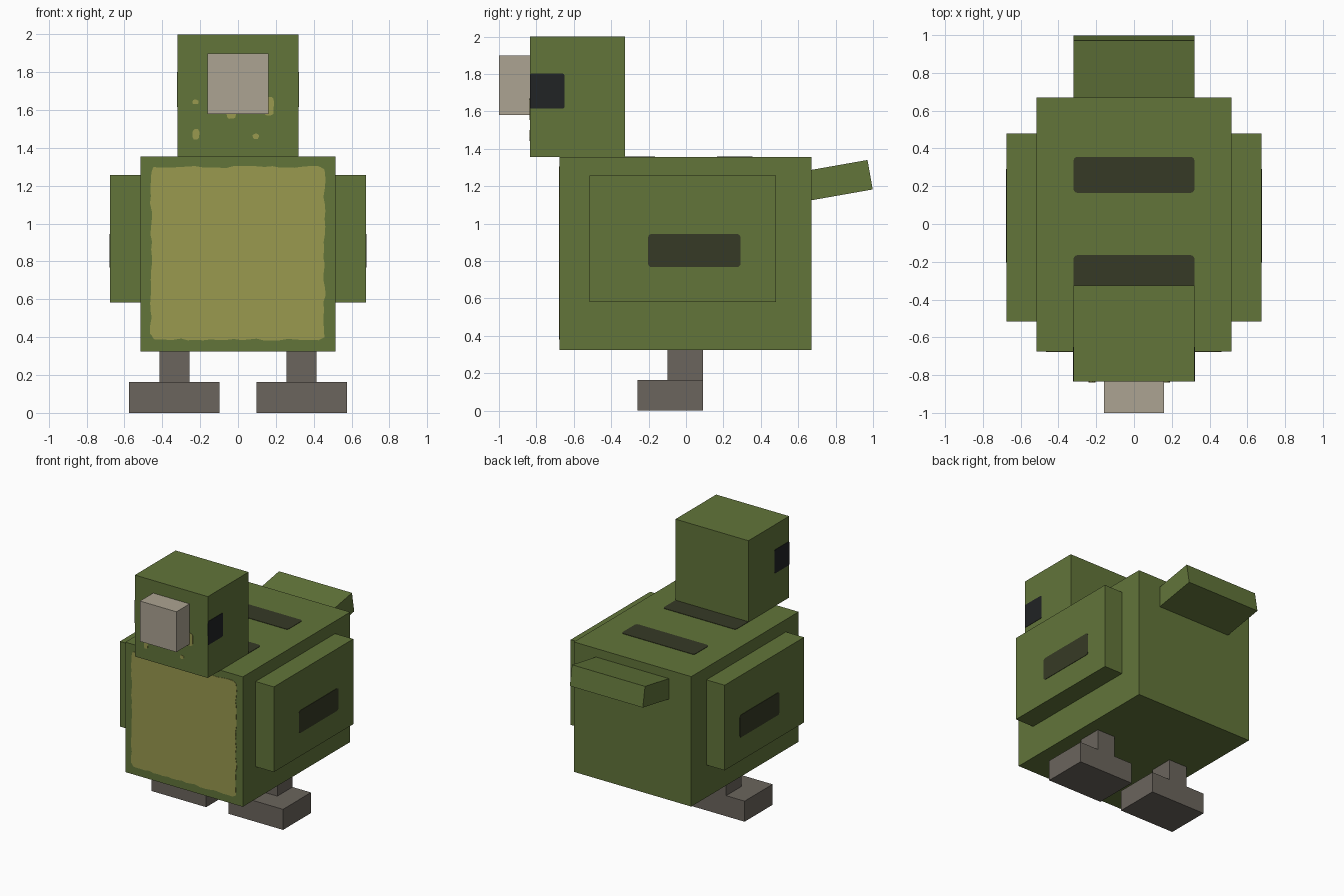
import bpy, bmesh, math, random
from mathutils import Vector, Matrix

random.seed(4)
cube = bpy.data.objects.get("Cube")
if cube:
    bpy.data.objects.remove(cube, do_unlink=True)


def material(name, rgb):
    m = bpy.data.materials.new(name)
    m.use_nodes = True
    m.diffuse_color = (*rgb, 1)
    m.node_tree.nodes["Principled BSDF"].inputs["Base Color"].default_value = (*rgb, 1)
    return m


green = material("moss green", (0.122, 0.178, 0.042))
yellow = material("olive yellow", (0.319, 0.319, 0.078))
dark = material("dark olive", (0.037, 0.042, 0.019))
black = material("eye black", (0.015, 0.017, 0.018))
beige = material("beak beige", (0.413, 0.366, 0.287))
grey = material("foot grey", (0.147, 0.130, 0.109))


def finish(name, bm, mat):
    bmesh.ops.recalc_face_normals(bm, faces=bm.faces)
    mesh = bpy.data.meshes.new(name)
    bm.to_mesh(mesh)
    bm.free()
    mesh.materials.append(mat)
    obj = bpy.data.objects.new(name, mesh)
    bpy.context.collection.objects.link(obj)
    return obj


def box(name, mat, low, high):
    low, high = Vector(low), Vector(high)
    bm = bmesh.new()
    bmesh.ops.create_cube(bm, size=1)
    bmesh.ops.scale(bm, vec=high - low, verts=bm.verts)
    bmesh.ops.translate(bm, vec=(low + high) / 2, verts=bm.verts)
    return finish(name, bm, mat)


def outline(low, high, radius, rough):
    """Rounded rectangle; rough edges are subdivided and waver a little."""
    (u0, v0), (u1, v1) = low, high
    centres = [(u1 - radius, v1 - radius), (u0 + radius, v1 - radius),
               (u0 + radius, v0 + radius), (u1 - radius, v0 + radius)]
    pts = []
    for i, (cu, cv) in enumerate(centres):
        for k in range(4):
            a = math.pi / 2 * (i + k / 3)
            pts.append(Vector((cu + radius * math.cos(a), cv + radius * math.sin(a))))
    if not rough:
        return pts
    mid = Vector(((u0 + u1) / 2, (v0 + v1) / 2))
    result = []
    for i, p in enumerate(pts):
        q = pts[(i + 1) % len(pts)]
        steps = max(1, round((q - p).length / 0.04))
        for k in range(steps):
            r = p.lerp(q, k / steps)
            result.append(r + (mid - r).normalized() * random.uniform(-rough, rough))
    return result


# Maps plate coordinates and height to the front, top or either side
PLACE = {
    "front": lambda u, v, d: (u, -d, v),
    "top": lambda u, v, d: (u, v, d),
    "left": lambda u, v, d: (d, u, v),
    "right": lambda u, v, d: (-d, u, v),
}


def plate(name, mat, side, depth, low, high, radius=0.02, rough=0):
    bm = bmesh.new()
    place = PLACE[side]
    pts = outline(low, high, radius, rough)
    base = bm.faces.new([bm.verts.new(place(p.x, p.y, depth - 0.001)) for p in pts])
    top = bmesh.ops.extrude_face_region(bm, geom=[base], use_keep_orig=True)
    verts = [g for g in top["geom"] if isinstance(g, bmesh.types.BMVert)]
    bmesh.ops.translate(bm, verts=verts, vec=Vector(place(0, 0, 0.004)))
    return finish(name, bm, mat)


# Body, head and beak
box("body", green, (-0.515, -0.675, 0.325), (0.515, 0.67, 1.355))
box("head", green, (-0.32, -0.835, 1.355), (0.32, -0.325, 2))
box("beak", beige, (-0.16, -1, 1.58), (0.16, -0.835, 1.9))

# Upturned tail
tail = box("tail", green, (-0.32, -0.17, -0.08), (0.32, 0.17, 0.08))
tail.data.transform(Matrix.Translation((0, 0.817, 1.232))
                    @ Matrix.Rotation(math.radians(10), 4, "X"))

# Wings, eyes, legs and feet on both sides
for side, s in (("left", 1), ("right", -1)):
    def pair(part, mat, x0, x1, y0, y1, z0, z1):
        xs = sorted((s * x0, s * x1))
        box(f"{side}_{part}", mat, (xs[0], y0, z0), (xs[1], y1, z1))

    pair("wing", green, 0.515, 0.675, -0.515, 0.48, 0.582, 1.257)
    pair("leg", grey, 0.257, 0.415, -0.1, 0.09, 0.163, 0.325)
    pair("foot", grey, 0.097, 0.577, -0.26, 0.09, 0, 0.163)
    plate(f"{side}_wing_stripe", dark, side, 0.675, (-0.203, 0.767), (0.292, 0.945))
    plate(f"{side}_eye", black, side, 0.32, (-0.835, 1.615), (-0.65, 1.802), 0.01)

# Back stripes
for name, y in (("rear_back_stripe", 0.26), ("front_back_stripe", -0.26)):
    plate(name, dark, "top", 1.355, (-0.32, y - 0.095), (0.32, y + 0.095))

# Belly patch and face speckles
plate("belly_patch", yellow, "front", 0.675, (-0.46, 0.387), (0.457, 1.3), 0.035, 0.007)
speckles = [(-0.225, 1.643, 0.03, 0.022), (-0.222, 1.472, 0.034, 0.056),
            (0.094, 1.46, 0.032, 0.028), (0.162, 1.62, 0.055, 0.1),
            (-0.035, 1.575, 0.05, 0.04)]
for i, (x, z, w, h) in enumerate(speckles):
    plate(f"face_speckle_{i + 1}", yellow, "front", 0.835,
          (x - w / 2, z - h / 2), (x + w / 2, z + h / 2), min(w, h) * 0.4, 0.002)
